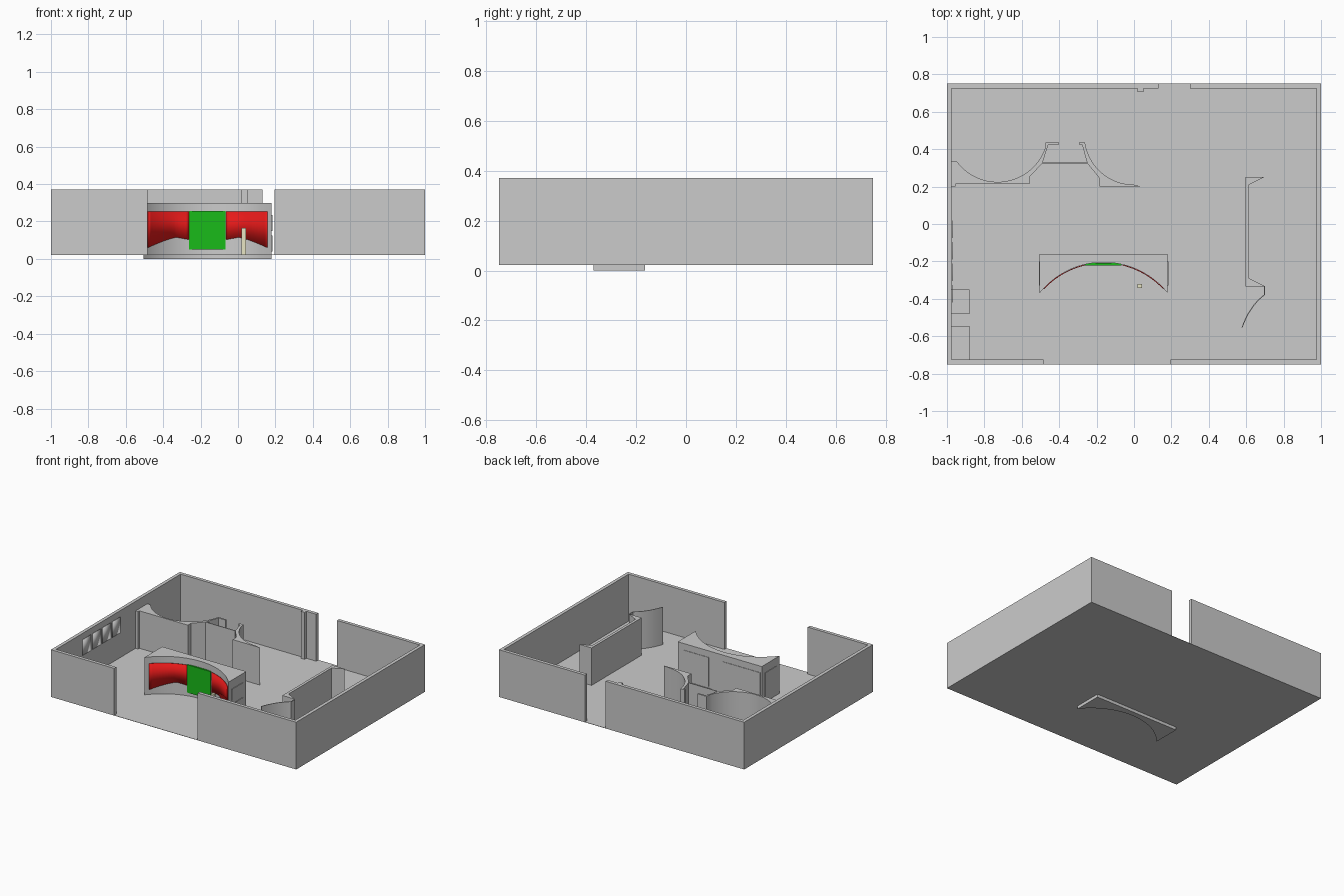
import bpy, bmesh
from math import sin, cos, radians, sqrt
from mathutils import Vector

if "Cube" in bpy.data.objects:
    bpy.data.objects.remove(bpy.data.objects["Cube"])

FLOOR, TOP, WALL = 0.022, 0.30, 0.37


def material(name, rgb):
    m = bpy.data.materials.new(name)
    m.diffuse_color = (*rgb, 1)
    m.use_nodes = True
    m.node_tree.nodes["Principled BSDF"].inputs["Base Color"].default_value = m.diffuse_color
    return m


def finish(name, bm, mat=None):
    bmesh.ops.recalc_face_normals(bm, faces=bm.faces)
    me = bpy.data.meshes.new(name)
    bm.to_mesh(me)
    bm.free()
    ob = bpy.data.objects.new(name, me)
    bpy.context.collection.objects.link(ob)
    if mat:
        me.materials.append(mat)
    return ob


def prism(name, pts, z0=FLOOR, z1=TOP, mat=None):
    """Extrude a plan outline upward."""
    bm = bmesh.new()
    face = bm.faces.new([bm.verts.new((x, y, z0)) for x, y in pts])
    top = bmesh.ops.extrude_face_region(bm, geom=[face], use_keep_orig=True)
    for v in top["geom"]:
        if isinstance(v, bmesh.types.BMVert):
            v.co.z = z1
    return finish(name, bm, mat)


def box(name, x0, x1, y0, y1, z0=FLOOR, z1=WALL, mat=None):
    return prism(name, [(x0, y0), (x1, y0), (x1, y1), (x0, y1)], z0, z1, mat)


def arc(cx, cy, r, a0, a1, n=24):
    angles = [radians(a0 + (a1 - a0) * i / n) for i in range(n + 1)]
    return [(cx + r * cos(a), cy + r * sin(a)) for a in angles]


red = material("red", (0.8, 0.01, 0.01))
green = material("green", (0.01, 0.5, 0.01))
cream = material("cream", (0.8, 0.78, 0.55))

# Room shell: floor, walls with front and rear openings, pilaster
box("floor", -1, 1, -0.75, 0.75, FLOOR, FLOOR + 0.002)
T = 0.025
prism("wall_left", [(-0.485, -0.75), (-0.485, -0.75 + T), (-1 + T, -0.75 + T),
                    (-1 + T, 0.75 - T), (0.13, 0.75 - T), (0.13, 0.75),
                    (-1, 0.75), (-1, -0.75)], FLOOR, WALL)
prism("wall_right", [(0.195, -0.75), (0.195, -0.75 + T), (1 - T, -0.75 + T),
                     (1 - T, 0.75 - T), (0.30, 0.75 - T), (0.30, 0.75),
                     (1, 0.75), (1, -0.75)], FLOOR, WALL)
box("pilaster", 0.02, 0.05, 0.705, 0.728)

# Central display with a concave front
CX, HALF, R = -0.1625, 0.3425, 0.438


def front_y(x):
    return -0.205 - R + sqrt(R * R - (x - CX) ** 2)


xs = [CX - HALF + 2 * HALF * i / 28 for i in range(29)]
prism("display", [(x, front_y(x)) for x in xs] +
      [(CX + HALF, -0.165), (CX - HALF, -0.165)], 0, TOP)

# Red curved panels with a wavy lower edge
for side, label in ((-1, "left"), (1, "right")):
    bm = bmesh.new()
    rows = []
    for i in range(15):
        d = 0.10 + 0.22 * i / 14
        x = CX + side * d
        y = front_y(x) - 0.003
        t = i / 14
        low = 0.103 + 0.012 * t / 0.3 if t < 0.3 else 0.115 - 0.055 * ((t - 0.3) / 0.7) ** 1.3
        rows.append([bm.verts.new((x, y, low)), bm.verts.new((x, y, 0.252))])
    for a, b in zip(rows, rows[1:]):
        bm.faces.new((a[0], b[0], b[1], a[1]))
    ob = finish("red_panel_" + label, bm, red)
    solid = ob.modifiers.new("thickness", "SOLIDIFY")
    solid.thickness = 0.004
    solid.offset = 0
box("green_panel", -0.263, -0.068, -0.221, -0.209, 0.05, 0.255, green)

# Rear cabinet doors, top band and side panels of the display
box("rear_band", -0.505, 0.18, -0.167, -0.161, 0.262, TOP)
for i, (a, b) in enumerate(((-0.49, -0.18), (-0.07, 0.13))):
    box(f"rear_door_{i}", a, b, -0.167, -0.162, 0.035, 0.25)
box("rear_post", -0.155, -0.10, -0.167, -0.161, FLOOR, 0.262)
for i, z in enumerate((0.04, 0.15)):
    box(f"side_panel_right_{i}", 0.178, 0.184, -0.33, -0.20, z, z + 0.085)
box("side_panel_left", -0.509, -0.503, -0.33, -0.20, 0.04, 0.24)

# Small stand in front of the display
box("stand", 0.02, 0.042, -0.342, -0.32, FLOOR, 0.165, cream)

# Rear partitions with scooped backs
prism("partition_left", [(-0.977, 0.2), (-0.955, 0.2), (-0.955, 0.215),
                         (-0.56, 0.215), (-0.56, 0.25), (-0.49, 0.325),
                         (-0.458, 0.425), (-0.40, 0.425), (-0.40, 0.437),
                         (-0.473, 0.437)] +
      arc(-0.73, 0.495, 0.27, 342, 216) + [(-0.977, 0.336)])
prism("partition_right", [(-0.185, 0.2), (0.04, 0.2)] +
      arc(0.0, 0.475, 0.265, 270, 190) +
      [(-0.262, 0.437), (-0.295, 0.437), (-0.295, 0.425), (-0.278, 0.425),
       (-0.25, 0.325), (-0.185, 0.245)])
box("partition_screen", -0.495, -0.25, 0.323, 0.329, FLOOR, TOP)

# Right partition with splayed ends and a curved fin
prism("side_partition", [(0.595, 0.25), (0.595, -0.333), (0.70, -0.333),
                         (0.615, -0.29), (0.615, 0.21), (0.695, 0.25)])
p0, p1, p2 = Vector((0.70, -0.38)), Vector((0.62, -0.44)), Vector((0.58, -0.555))
curve = [p0 * (1 - t) ** 2 + p1 * 2 * t * (1 - t) + p2 * t * t
         for t in [i / 14 for i in range(15)]]
path = [Vector((0.70, -0.333))] + curve
prism("curved_fin", [tuple(p) for p in path] +
      [(p.x - 0.004, p.y + 0.003) for p in reversed(path)])

# Picture frames and low benches on the left wall
for i in range(4):
    y = -0.42 + 0.115 * i
    bm = bmesh.new()
    corners = [(y, 0.21), (y + 0.095, 0.21), (y + 0.095, 0.325), (y, 0.325)]
    face = bm.faces.new([bm.verts.new((-0.971, a, z)) for a, z in corners])
    bmesh.ops.inset_region(bm, faces=[face], thickness=0.01, depth=0)
    bm.faces.ensure_lookup_table()
    for v in face.verts:
        v.co.x = -0.974
    ob = finish(f"picture_frame_{i}", bm)
    ob.modifiers.new("thickness", "SOLIDIFY").thickness = 0.003
box("bench_rear", -0.977, -0.88, -0.48, -0.35, FLOOR, 0.12)
box("bench_front", -0.977, -0.88, -0.727, -0.545, FLOOR, 0.12)

# Smooth the curved walls, keep corners crisp
for ob in bpy.context.collection.objects:
    ob.select_set(True)
    bpy.context.view_layer.objects.active = ob
bpy.ops.object.shade_smooth_by_angle(angle=radians(25))
